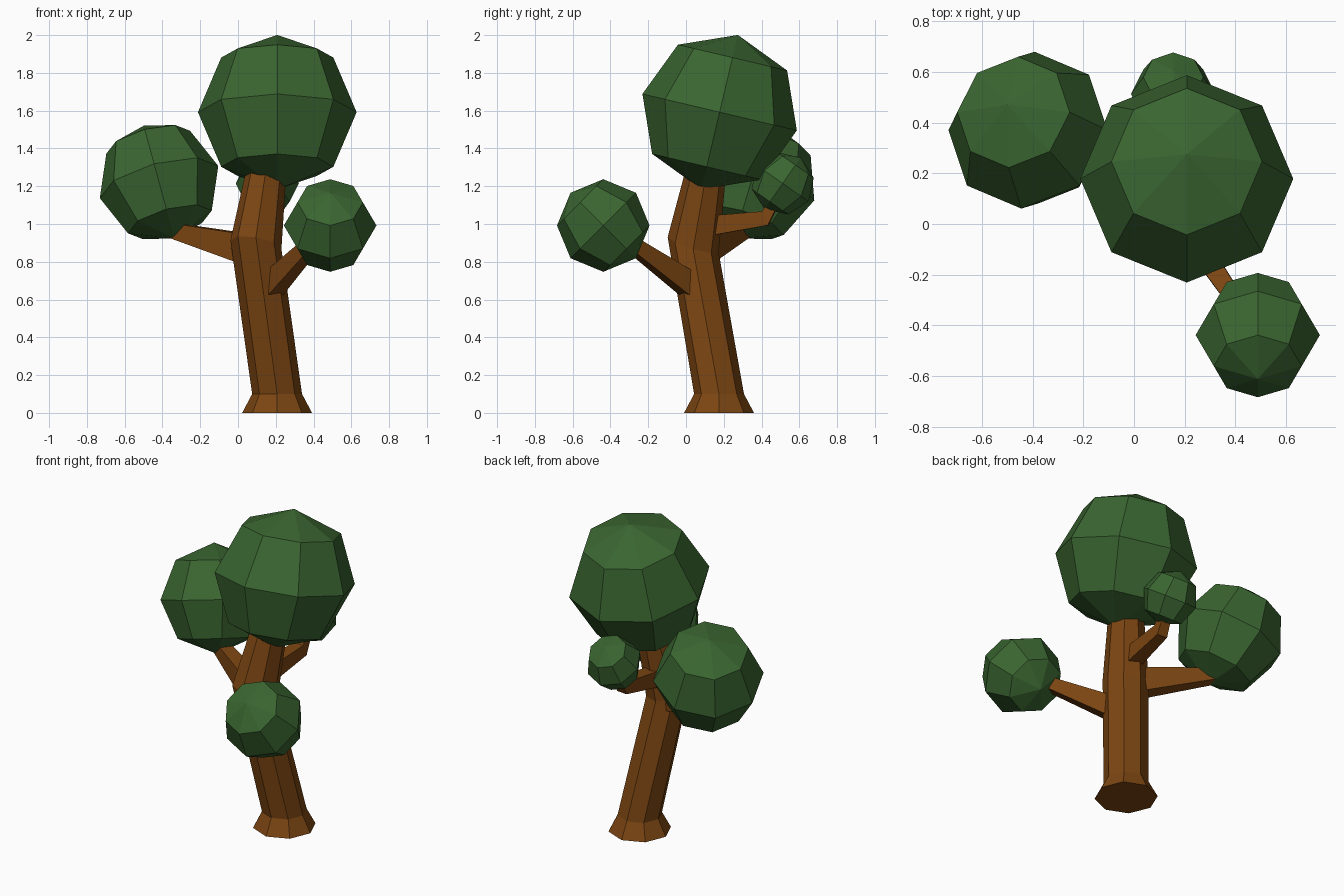
import bpy, bmesh, math
from mathutils import Vector, Matrix

if "Cube" in bpy.data.objects:
    bpy.data.objects.remove(bpy.data.objects["Cube"])


def material(name, col):
    m = bpy.data.materials.new(name)
    m.diffuse_color = (*col, 1)
    m.use_nodes = True
    m.node_tree.nodes["Principled BSDF"].inputs["Base Color"].default_value = m.diffuse_color
    return m


bark = material("bark_brown", (0.2, 0.06, 0.006))
leaf = material("leaf_green", (0.042, 0.13, 0.03))


def finish(name, bm, mat):
    bmesh.ops.recalc_face_normals(bm, faces=bm.faces[:])
    me = bpy.data.meshes.new(name)
    bm.to_mesh(me)
    bm.free()
    me.materials.append(mat)
    ob = bpy.data.objects.new(name, me)
    bpy.context.collection.objects.link(ob)
    return ob


def loft(name, rings, mat):
    """Skin a list of point rings and cap both ends."""
    bm = bmesh.new()
    vs = [[bm.verts.new(p) for p in ring] for ring in rings]
    n = len(vs[0])
    for a, b in zip(vs, vs[1:]):
        for i in range(n):
            j = (i + 1) % n
            bm.faces.new((a[i], a[j], b[j], b[i]))
    bm.faces.new(vs[0])
    bm.faces.new(vs[-1])
    return finish(name, bm, mat)


def trunk_ring(x, y, z, r, sx=0, sy=0):
    """Octagon ring, sloped down by sx, sy."""
    pts = []
    for i in range(8):
        a = i * math.pi / 4
        dx, dy = r * math.cos(a), r * math.sin(a)
        pts.append((x + dx, y + dy, z - sx * dx - sy * dy))
    return pts


# Trunk: flared foot, lean, bend, top hidden in the crown
loft("trunk", [
    trunk_ring(0.207, 0.175, 0.0, 0.185),
    trunk_ring(0.207, 0.175, 0.1, 0.132),
    trunk_ring(0.095, 0.038, 0.89, 0.135, 0.17, 0.3),
    trunk_ring(0.153, 0.11, 1.3, 0.103, 0.17, 0.2),
], bark)


def branch(name, path):
    """Four-sided tapering branch; path holds (x, y, z, width, height)."""
    rings = []
    pts = [Vector(p[:3]) for p in path]
    for i, p in enumerate(path):
        d = (pts[min(i + 1, len(pts) - 1)] - pts[max(i - 1, 0)]).normalized()
        side = d.cross(Vector((0, 0, 1))).normalized()
        up = side.cross(d)
        w, h = p[3] / 2, p[4] / 2
        rings.append([pts[i] + side * w * a + up * h * b
                      for a, b in ((-1, -1), (1, -1), (1, 1), (-1, 1))])
    return loft(name, rings, bark)


# Branches
branch("left_branch", [(0.06, 0.08, 0.865, 0.11, 0.16),
                       (-0.36, 0.31, 0.97, 0.07, 0.075)])
branch("right_branch", [(0.16, 0.05, 0.655, 0.10, 0.13),
                        (0.44, -0.36, 0.945, 0.06, 0.06)])
branch("back_branch", [(0.12, 0.08, 0.985, 0.10, 0.11),
                       (0.15, 0.42, 1.03, 0.07, 0.08),
                       (0.155, 0.49, 1.16, 0.05, 0.05)])


def foliage(name, centre, r, axis):
    """Eight-segment, four-ring ball with its pole along axis."""
    z = Vector(axis).normalized()
    x = Vector((0, 1, 0)).cross(z).normalized()
    y = z.cross(x)
    rot = Matrix((x, y, z)).transposed()
    if abs(axis[0]) < 1e-6:
        rot = Matrix.Rotation(math.atan2(-axis[1], axis[2]), 3, 'X')
    bm = bmesh.new()
    bmesh.ops.create_uvsphere(bm, u_segments=8, v_segments=4, radius=r,
                              matrix=Matrix.Translation(centre) @ rot.to_4x4())
    return finish(name, bm, leaf)


# Foliage balls
foliage("crown", (0.208, 0.178, 1.592), 0.42, (0, 0.23, 0.974))
foliage("left_foliage", (-0.418, 0.37, 1.222), 0.325, (-0.25, 0.31, 0.92))
foliage("right_foliage", (0.488, -0.438, 0.992), 0.245, (0, -1, 1))
foliage("back_foliage", (0.155, 0.512, 1.215), 0.167, (0, 0.57, 0.82))
